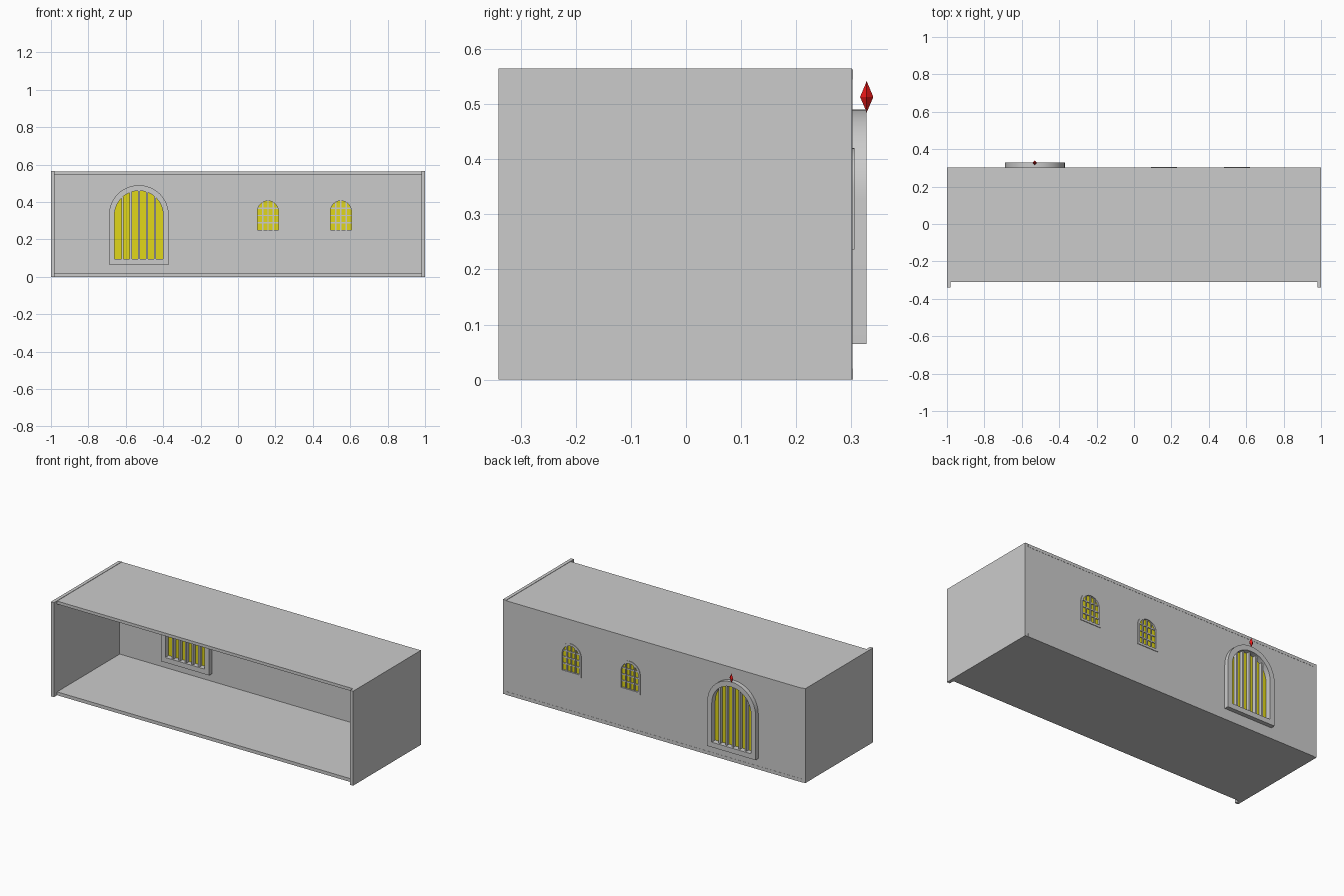
import bpy, bmesh, math

if "Cube" in bpy.data.objects:
    bpy.data.objects.remove(bpy.data.objects["Cube"])

YELLOW = bpy.data.materials.new("yellow_glass")
YELLOW.diffuse_color = (0.75, 0.68, 0.01, 1)
YELLOW.use_nodes = True
YELLOW.node_tree.nodes["Principled BSDF"].inputs["Base Color"].default_value = YELLOW.diffuse_color
RED = bpy.data.materials.new("red_gem")
RED.diffuse_color = (0.85, 0.01, 0.01, 1)
RED.use_nodes = True
RED.node_tree.nodes["Principled BSDF"].inputs["Base Color"].default_value = RED.diffuse_color


def box(name, x0, x1, y0, y1, z0, z1):
    bpy.ops.mesh.primitive_cube_add(size=1, location=((x0 + x1) / 2, (y0 + y1) / 2, (z0 + z1) / 2))
    o = bpy.context.object
    o.name = name
    o.scale = (x1 - x0, y1 - y0, z1 - z0)
    return o


def arch(cx, half, z0, spring, n=24):
    """Round-topped outline in the xz plane."""
    pts = [(cx - half, z0), (cx + half, z0)]
    pts += [(cx + half * math.cos(math.pi * i / n), spring + half * math.sin(math.pi * i / n))
            for i in range(n + 1)]
    return pts


def slab(name, outlines, y0, y1, mat=None):
    """Filled outline (later outlines are holes) extruded from y0 to y1."""
    c = bpy.data.curves.new(name, 'CURVE')
    c.dimensions = '2D'
    c.fill_mode = 'BOTH'
    c.extrude = (y1 - y0) / 2
    for pts in outlines:
        s = c.splines.new('POLY')
        s.points.add(len(pts) - 1)
        for p, (x, z) in zip(s.points, pts):
            p.co = (x, z, 0, 1)
        s.use_cyclic_u = True
    o = bpy.data.objects.new(name, c)
    bpy.context.collection.objects.link(o)
    o.location.y = (y0 + y1) / 2
    o.rotation_euler.x = math.pi / 2
    bpy.ops.object.select_all(action='DESELECT')
    o.select_set(True)
    bpy.context.view_layer.objects.active = o
    bpy.ops.object.convert(target='MESH')
    o = bpy.context.object
    bpy.ops.object.shade_smooth_by_angle(angle=math.radians(30))
    if mat:
        o.data.materials.clear()
        o.data.materials.append(mat)
    return o


def opening(name, cx, half, rim, z0, spring, y0, y1, bars, rails, bar_w):
    """Frame, glass, upright bars and cross rails of one arched opening."""
    inner = half - rim
    slab(name + "_frame", [arch(cx, half, z0, spring), arch(cx, inner, z0 + rim, spring)], y0, y1)
    slab(name + "_glass", [arch(cx, inner, z0 + rim, spring)], 0.287, 0.295, YELLOW)
    b0, b1 = y0 + 0.008, min(y1 - 0.004, 0.316)
    for i in range(bars):
        x = inner * (2 * (i + 1) / (bars + 1) - 1)
        top = spring + math.sqrt(inner ** 2 - x ** 2)
        box(name + "_bar", cx + x - bar_w / 2, cx + x + bar_w / 2, b0, b1, z0 + rim, top)
    for i in range(rails):
        z = z0 + rim + (spring + inner - z0 - rim) * (i + 1) / (rails + 1)
        w = math.sqrt(inner ** 2 - max(0, z - spring) ** 2)
        box(name + "_rail", cx - w, cx + w, b0 + 0.002, b1 - 0.002, z - bar_w / 2, z + bar_w / 2)


# Room shell, open at the front
for side, name in ((-1, "left_wall"), (1, "right_wall")):
    x = sorted((side * 0.98, side))
    box(name, x[0], x[1], -0.34, 0.301, 0, 0.565)
box("floor", -0.98, 0.98, -0.31, 0.303, 0, 0.02)
box("roof", -0.98, 0.98, -0.31, 0.303, 0.545, 0.563)

# Back wall pierced by the three openings
door = (-0.53, 0.16, 0.03, 0.065, 0.33)
windows = [(cx, 0.07, 0.014, 0.236, 0.35) for cx in (0.16, 0.55)]
wall = [(-0.98, 0.02), (0.98, 0.02), (0.98, 0.545), (-0.98, 0.545)]
holes = [arch(c, h - r, z + r, s) for c, h, r, z, s in [door] + windows]
slab("back_wall", [wall] + holes, 0.282, 0.302)

# Large arched doorway and small arched windows
opening("door", *door, 0.256, 0.328, 5, 0, 0.011)
for w in windows:
    opening("window", *w, 0.276, 0.3055, 3, 3, 0.007)

# Red gem above the doorway: four-sided double pyramid
bm = bmesh.new()
ring = [bm.verts.new((-0.53 + 0.012 * math.cos(a), 0.328 + 0.012 * math.sin(a), 0.513))
        for a in (i * math.pi / 2 for i in range(4))]
tips = [bm.verts.new((-0.53, 0.328, z)) for z in (0.542, 0.485)]
for i in range(4):
    for t in tips:
        bm.faces.new((ring[i], ring[(i + 1) % 4], t))
bmesh.ops.recalc_face_normals(bm, faces=bm.faces)
me = bpy.data.meshes.new("gem")
bm.to_mesh(me)
bm.free()
me.materials.append(RED)
bpy.context.collection.objects.link(bpy.data.objects.new("gem", me))
